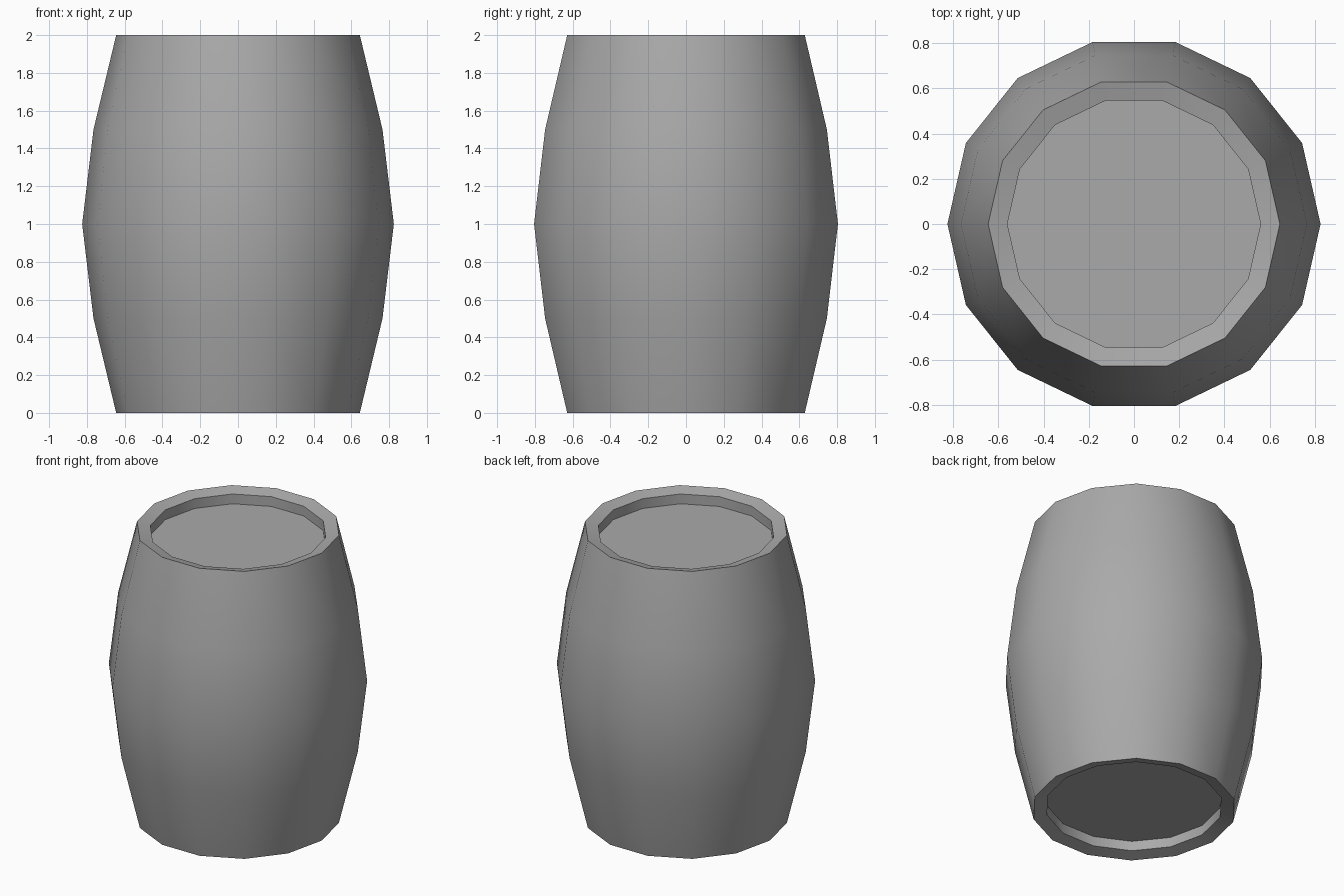
import bpy
import bmesh
import math

SIDES = 14

cube = bpy.data.objects.get("Cube")
if cube:
    bpy.data.objects.remove(cube, do_unlink=True)

# Single grey material
grey = bpy.data.materials.new("plain_grey")
grey.use_nodes = True
colour = (0.4, 0.4, 0.4, 1.0)
grey.diffuse_color = colour
grey.node_tree.nodes["Principled BSDF"].inputs["Base Color"].default_value = colour

# Half profile (radius, height above the middle): recessed lid, sloping rim, bulging wall
upper = [(0.56, 0.91), (0.56, 0.978), (0.645, 1.0), (0.765, 0.5)]
profile = upper + [(0.825, 0.0)] + [(r, -h) for r, h in reversed(upper)]


def ring(bm, radius, z):
    step = 2 * math.pi / SIDES
    return [bm.verts.new((radius * math.cos(i * step), radius * math.sin(i * step), z))
            for i in range(SIDES)]


# Barrel: rings joined into walls and closed with a lid at each end
bm = bmesh.new()
rings = [ring(bm, r, 1 + h) for r, h in profile]
for a, b in zip(rings, rings[1:]):
    for i in range(SIDES):
        j = (i + 1) % SIDES
        bm.faces.new((a[i], b[i], b[j], a[j]))
bm.faces.new(rings[0])
bm.faces.new(rings[-1][::-1])
bmesh.ops.recalc_face_normals(bm, faces=bm.faces[:])

mesh = bpy.data.meshes.new("barrel")
bm.to_mesh(mesh)
bm.free()
mesh.materials.append(grey)
barrel = bpy.data.objects.new("barrel", mesh)
bpy.context.collection.objects.link(barrel)

# Smooth staves, crisp rims
bpy.ops.object.select_all(action='DESELECT')
barrel.select_set(True)
bpy.context.view_layer.objects.active = barrel
bpy.ops.object.shade_smooth_by_angle(angle=math.radians(30))
